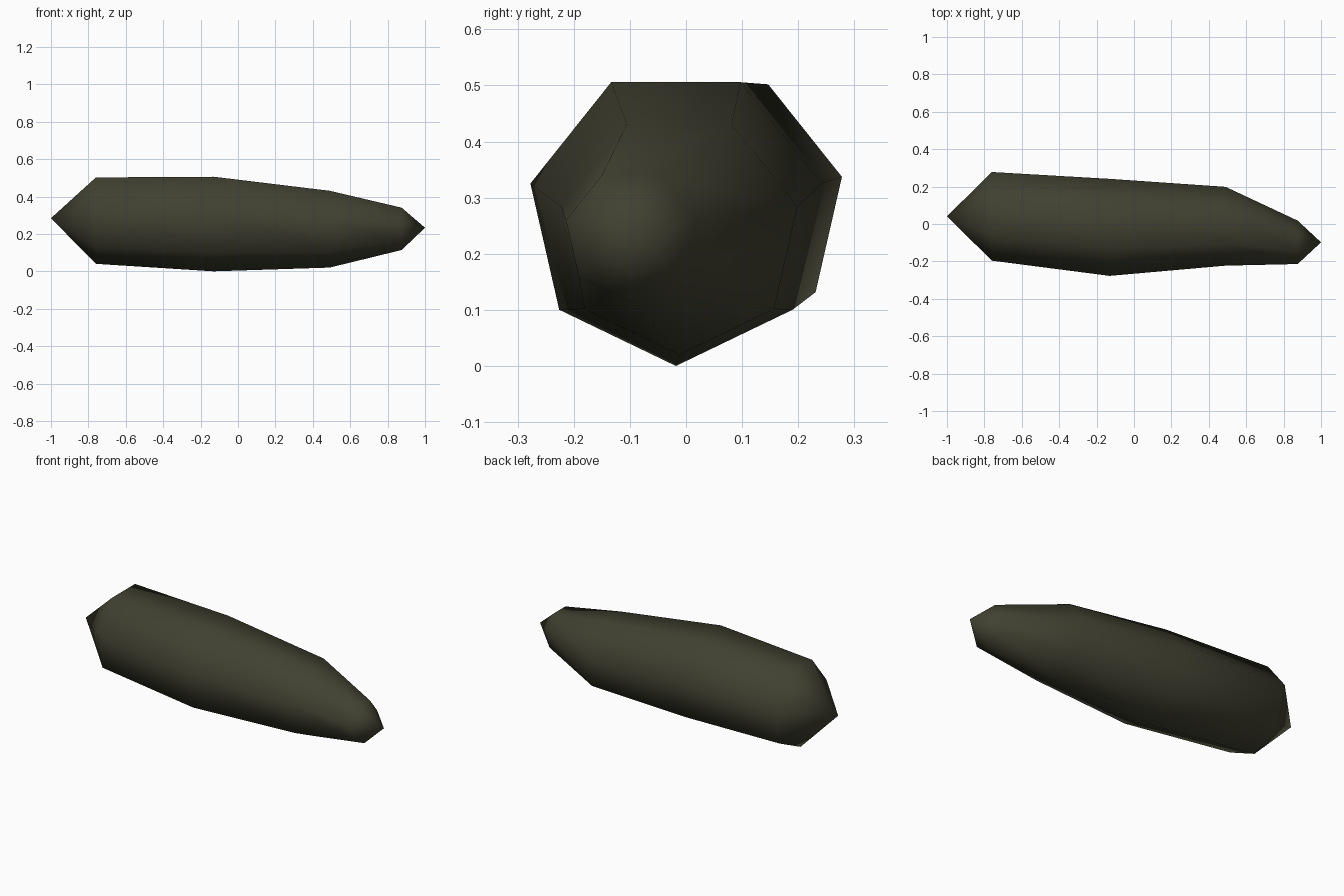
import bpy, bmesh, math

if "Cube" in bpy.data.objects:
    bpy.data.objects.remove(bpy.data.objects["Cube"])

# Body: seven-sided rings along x, closed by a point at each end
SIDES = 7
rings = [  # x, centre y, centre z, radius
    (-0.76, 0.041, 0.283, 0.243),
    (-0.13, -0.018, 0.266, 0.266),
    (0.49, -0.012, 0.236, 0.216),
    (0.875, -0.098, 0.233, 0.119),
]
tips = [(-1.0, 0.041, 0.284), (1.0, -0.098, 0.233)]

bm = bmesh.new()


def ring(x, cy, cz, r):
    angles = [math.tau * i / SIDES for i in range(SIDES)]  # one corner points down
    return [bm.verts.new((x, cy + r * math.sin(a), cz - r * math.cos(a))) for a in angles]


loops = [ring(*r) for r in rings]
for a, b in zip(loops, loops[1:]):
    for i in range(SIDES):
        j = (i + 1) % SIDES
        bm.faces.new((a[i], a[j], b[j], b[i]))

# Pointed ends
for tip, loop in zip(tips, (loops[0], loops[-1])):
    v = bm.verts.new(tip)
    for i in range(SIDES):
        bm.faces.new((v, loop[i], loop[(i + 1) % SIDES]))

bmesh.ops.recalc_face_normals(bm, faces=bm.faces)
for f in bm.faces:
    f.smooth = True

mesh = bpy.data.meshes.new("tapered_body")
bm.to_mesh(mesh)
bm.free()

mat = bpy.data.materials.new("dark olive")
mat.diffuse_color = (0.052, 0.052, 0.031, 1)
mat.use_nodes = True
mat.node_tree.nodes["Principled BSDF"].inputs["Base Color"].default_value = mat.diffuse_color
mesh.materials.append(mat)
bpy.context.collection.objects.link(bpy.data.objects.new("tapered_body", mesh))
